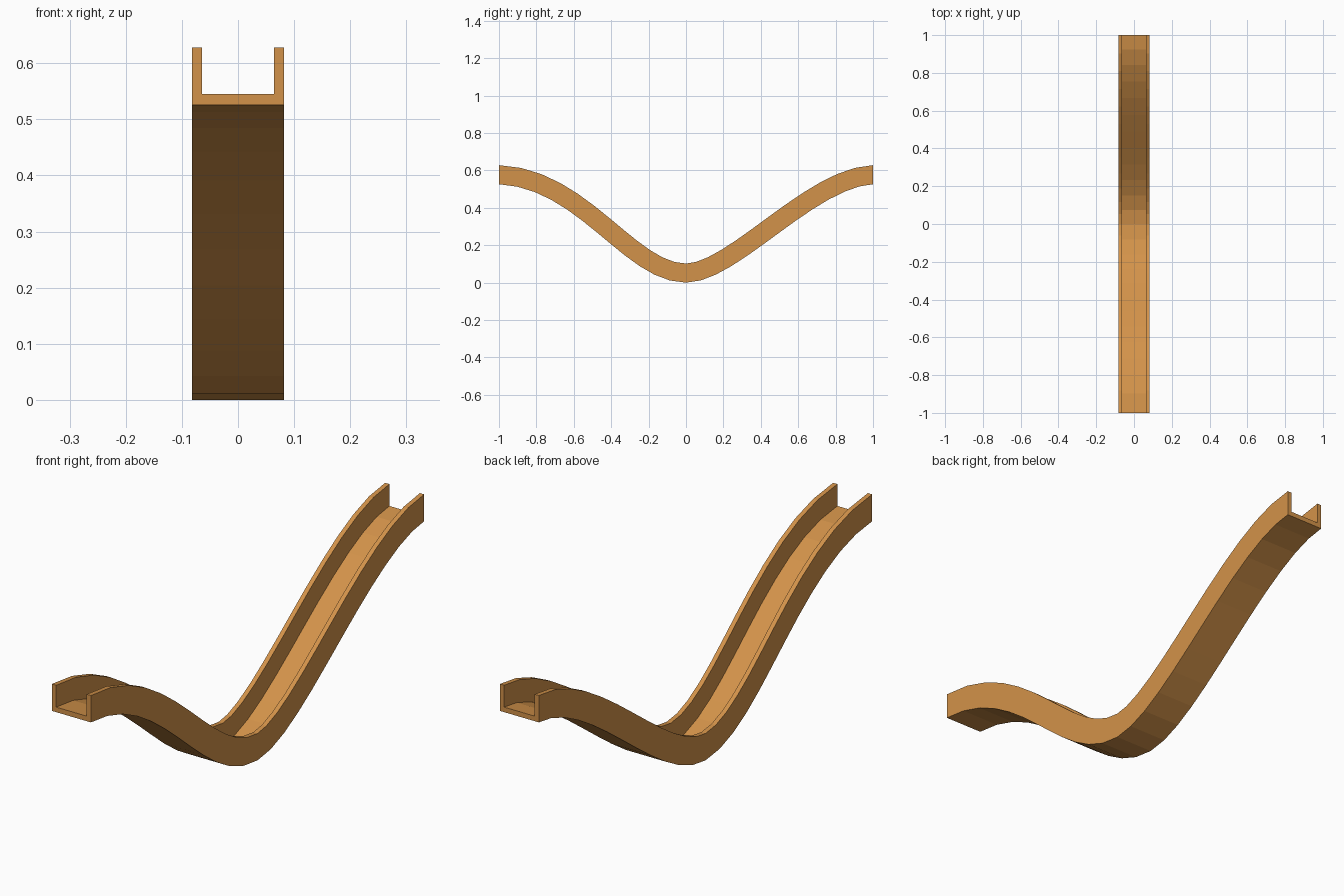
import bpy
import bmesh
from mathutils import Vector
from mathutils.geometry import interpolate_bezier

if "Cube" in bpy.data.objects:
    bpy.data.objects.remove(bpy.data.objects["Cube"])

# Wood colour
wood = bpy.data.materials.new("warm wood")
wood.diffuse_color = (0.65, 0.29, 0.068, 1.0)
wood.use_nodes = True
wood.node_tree.nodes["Principled BSDF"].inputs["Base Color"].default_value = wood.diffuse_color

# Centre line in (y, z): a dip between two raised ends
H = 0.051
left = interpolate_bezier(Vector((0, -1, 0.577)), Vector((0, -0.55, 0.56)),
                          Vector((0, -0.30, H)), Vector((0, 0, H)), 13)
right = interpolate_bezier(Vector((0, 0, H)), Vector((0, 0.25, H)),
                           Vector((0, 0.67, 0.565)), Vector((0, 1, 0.577)), 13)
path = list(left) + list(right)[1:]

# U-shaped channel section (x, height above centre line)
W, I, F = 0.082, 0.064, -H + 0.019
section = [(-W, -H), (W, -H), (W, H), (I, H), (I, F), (-I, F), (-I, H), (-W, H)]

# Sweep the section along the path, keeping both ends upright
bm = bmesh.new()
rings = []
for i, p in enumerate(path):
    if i in (0, len(path) - 1):
        up = Vector((0, 0, 1))
    else:
        t = (path[i + 1] - path[i]).normalized() + (path[i] - path[i - 1]).normalized()
        t.normalize()
        up = Vector((0, -t.z, t.y))
        if abs(p.y) < 1e-6:
            up = Vector((0, 0, 1))
    rings.append([bm.verts.new(p + Vector((x, 0, 0)) + up * h) for x, h in section])

n = len(section)
for a, b in zip(rings, rings[1:]):
    for k in range(n):
        bm.faces.new((a[k], a[(k + 1) % n], b[(k + 1) % n], b[k]))

# End caps: floor plus two side walls
for r in (rings[0], rings[-1]):
    bm.faces.new(r)
bmesh.ops.recalc_face_normals(bm, faces=bm.faces)

mesh = bpy.data.meshes.new("track_channel")
bm.to_mesh(mesh)
bm.free()
mesh.materials.append(wood)
track = bpy.data.objects.new("track_channel", mesh)
bpy.context.collection.objects.link(track)
